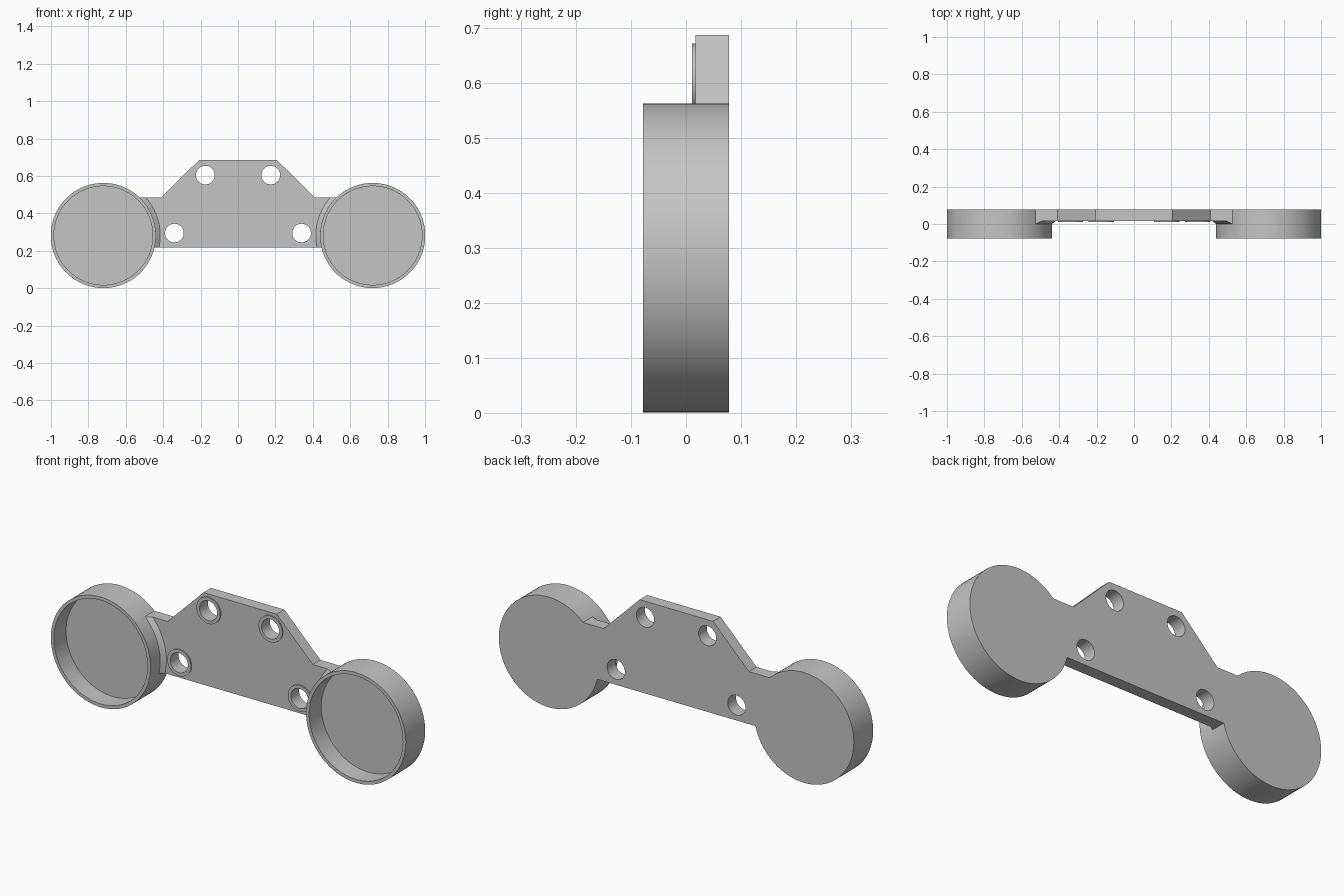
import bpy, bmesh
from math import sin, cos, asin, pi

cube = bpy.data.objects.get("Cube")
if cube:
    bpy.data.objects.remove(cube, do_unlink=True)

# Main dimensions
CUP_X, CUP_Z, CUP_R = 0.72, 0.282, 0.281
BACK, FRONT, PLATE_FRONT = 0.078, -0.078, 0.017
TAB_TOP, PLATE_BOTTOM = 0.485, 0.217
HOLE_R = 0.05
HOLES = [(0.175, 0.605), (0.34, 0.295)]

grey = bpy.data.materials.new("light_grey")
grey.use_nodes = True
colour = (0.56, 0.56, 0.56, 1)
grey.diffuse_color = colour
grey.node_tree.nodes["Principled BSDF"].inputs["Base Color"].default_value = colour
parts = []


def add_part(name, bm):
    bmesh.ops.recalc_face_normals(bm, faces=bm.faces)
    mesh = bpy.data.meshes.new(name)
    bm.to_mesh(mesh)
    bm.free()
    mesh.materials.append(grey)
    obj = bpy.data.objects.new(name, mesh)
    bpy.context.collection.objects.link(obj)
    parts.append(obj)


def lathe(name, x, z, profile, closed, steps=96):
    """Turn (radius, y) points around an axis along y."""
    bm = bmesh.new()
    rings = [[bm.verts.new((x + r * cos(2 * pi * i / steps), y,
                            z + r * sin(2 * pi * i / steps)))
              for i in range(steps)] for r, y in profile]
    pairs = list(zip(rings, rings[1:]))
    if closed:
        pairs.append((rings[-1], rings[0]))
    else:
        bm.faces.new(rings[0])
        bm.faces.new(rings[-1])
    for a, b in pairs:
        for i in range(steps):
            j = (i + 1) % steps
            bm.faces.new((a[i], a[j], b[j], b[i]))
    add_part(name, bm)


def cup_arc(radius, side, steps=24):
    """Points around a cup on its inner side, from tab top to plate bottom."""
    top = asin((TAB_TOP - CUP_Z) / radius)
    low = asin((PLATE_BOTTOM - CUP_Z) / radius)
    angles = [top + (low - top) * i / steps for i in range(steps + 1)]
    return [(side * (CUP_X - radius * cos(a)), CUP_Z + radius * sin(a)) for a in angles]


def fillet(name, side):
    """Sloped collar joining a cup wall to the plate front."""
    bm = bmesh.new()
    section = [(CUP_R - 0.006, 0), (CUP_R, 0), (0.304, PLATE_FRONT),
               (CUP_R - 0.006, PLATE_FRONT + 0.002)]
    rows = [[bm.verts.new((x, y, z)) for x, z in cup_arc(r, side)] for r, y in section]
    for a, b in zip(rows, rows[1:] + rows[:1]):
        for i in range(len(a) - 1):
            bm.faces.new((a[i], a[i + 1], b[i + 1], b[i]))
    for end in (0, -1):
        bm.faces.new([row[end] for row in rows])
    add_part(name, bm)


def plate(name):
    """Filled outline with four round holes, thickened along y."""
    curve = bpy.data.curves.new(name, "CURVE")
    curve.dimensions = "2D"
    curve.fill_mode = "BOTH"
    curve.extrude = (BACK - PLATE_FRONT) / 2
    right = [(-0.207, 0.687), (-0.41, TAB_TOP)] + cup_arc(CUP_R - 0.007, -1)
    loops = [right + [(-x, z) for x, z in reversed(right)]]
    for hx, hz in HOLES:
        for side in (-1, 1):
            loops.append([(side * hx + HOLE_R * cos(2 * pi * i / 48),
                           hz + HOLE_R * sin(2 * pi * i / 48)) for i in range(48)])
    for loop in loops:
        spline = curve.splines.new("POLY")
        spline.points.add(len(loop) - 1)
        for point, (x, z) in zip(spline.points, loop):
            point.co = (x, z, 0, 1)
        spline.use_cyclic_u = True
    temp = bpy.data.objects.new(name + "_outline", curve)
    bpy.context.collection.objects.link(temp)
    bpy.context.view_layer.update()
    mesh = temp.evaluated_get(bpy.context.evaluated_depsgraph_get()).to_mesh()
    bm = bmesh.new()
    bm.from_mesh(mesh)
    bpy.data.objects.remove(temp, do_unlink=True)
    bmesh.ops.remove_doubles(bm, verts=bm.verts, dist=0.0001)
    middle = (BACK + PLATE_FRONT) / 2
    for v in bm.verts:
        v.co = (v.co.x, middle - v.co.z, v.co.y)
    add_part(name, bm)


plate("mounting_plate")

for side, label in ((1, "left"), (-1, "right")):
    # Open cup with a thin rim and solid back
    inner = CUP_R - 0.017
    lathe(label + "_cup", side * CUP_X, CUP_Z,
          [(CUP_R, BACK), (CUP_R, FRONT), (inner, FRONT), (inner, 0.02)], False)
    fillet(label + "_cup_fillet", side)
    # Thin raised rings around the bolt holes
    for (hx, hz), level in zip(HOLES, ("upper", "lower")):
        lathe(f"{label}_{level}_hole_ring", side * hx, hz,
              [(HOLE_R, PLATE_FRONT), (HOLE_R, 0.011), (0.067, 0.011),
               (0.067, PLATE_FRONT)], True, 48)

# Smooth round walls, crisp edges
bpy.ops.object.select_all(action="DESELECT")
for obj in parts:
    obj.select_set(True)
bpy.context.view_layer.objects.active = parts[0]
bpy.ops.object.shade_smooth_by_angle(angle=pi / 6)
